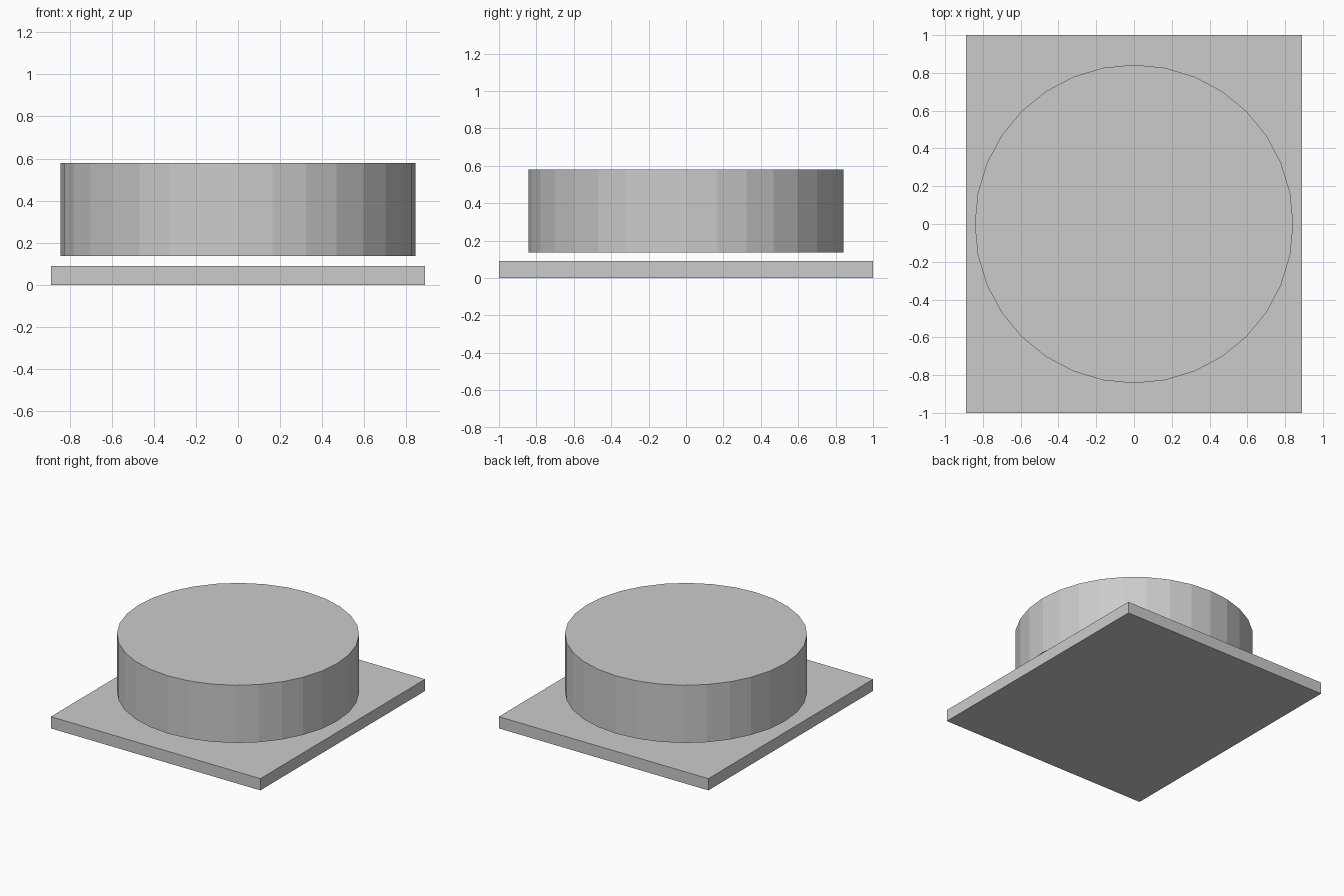
import bpy

if "Cube" in bpy.data.objects:
    bpy.data.objects.remove(bpy.data.objects["Cube"])

# Thin rectangular base plate
bpy.ops.mesh.primitive_cube_add(size=1, location=(0, 0, 0.045))
plate = bpy.context.object
plate.name = "base_plate"
plate.scale = (1.78, 2.0, 0.09)
bpy.ops.object.transform_apply(location=False, rotation=False, scale=True)

# Flat-sided round drum floating just above the plate
bottom, top = 0.137, 0.58
bpy.ops.mesh.primitive_cylinder_add(vertices=32, radius=0.843, depth=top - bottom,
                                    location=(0, 0, (bottom + top) / 2))
bpy.context.object.name = "round_drum"
